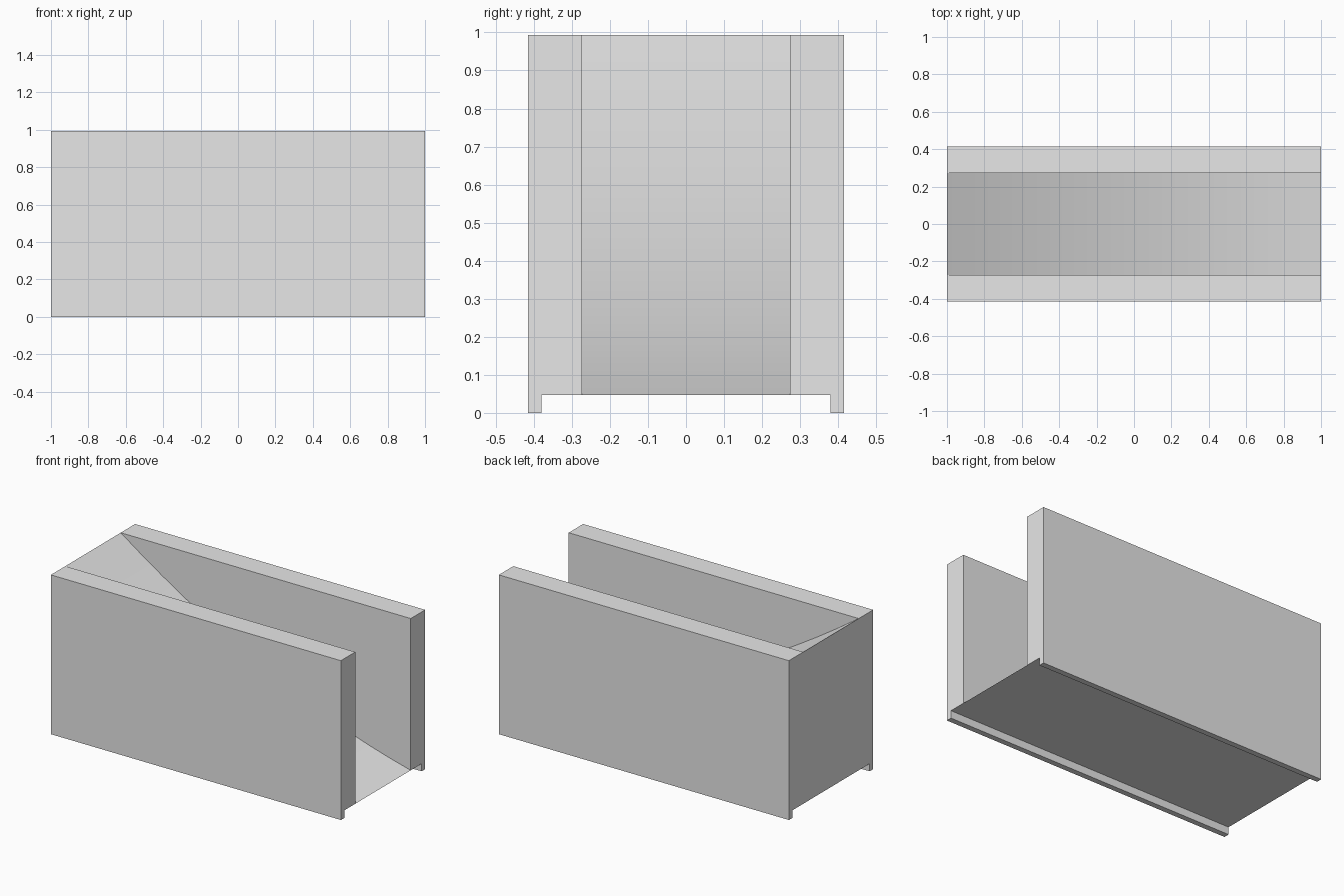
import bpy, bmesh
from mathutils import Vector

cube = bpy.data.objects.get("Cube")
if cube:
    bpy.data.objects.remove(cube, do_unlink=True)

LENGTH, HEIGHT = 2.0, 0.993
OUTER, INNER, RAIL = 0.415, 0.273, 0.38   # half widths
FLOOR = 0.047                             # underside between the rails
STEPS = 14

grey = bpy.data.materials.new("plain grey")
grey.use_nodes = True
colour = (0.8, 0.8, 0.8, 1.0)
grey.diffuse_color = colour
grey.node_tree.nodes["Principled BSDF"].inputs["Base Color"].default_value = colour


def extrude_profile(name, points, offset):
    """Closed solid made by sweeping a flat outline along offset."""
    bm = bmesh.new()
    face = bm.faces.new([bm.verts.new(p) for p in points])
    swept = bmesh.ops.extrude_face_region(bm, geom=[face], use_keep_orig=True)
    verts = [g for g in swept["geom"] if isinstance(g, bmesh.types.BMVert)]
    bmesh.ops.translate(bm, verts=verts, vec=Vector(offset))
    bmesh.ops.recalc_face_normals(bm, faces=bm.faces)
    mesh = bpy.data.meshes.new(name)
    bm.to_mesh(mesh)
    bm.free()
    mesh.materials.append(grey)
    obj = bpy.data.objects.new(name, mesh)
    bpy.context.collection.objects.link(obj)
    return obj


# Side walls, each with a narrow rail along the bottom outer edge
wall = [(INNER, FLOOR), (RAIL, FLOOR), (RAIL, 0), (OUTER, 0),
        (OUTER, HEIGHT), (INNER, HEIGHT)]
for name, side in (("front_wall", -1), ("back_wall", 1)):
    extrude_profile(name, [(-LENGTH / 2, side * y, z) for y, z in wall], (LENGTH, 0, 0))

# Gently hollow ramp filling the channel, high at one end and thin at the other
SAG = 0.115
ramp = [(-1, -INNER, FLOOR), (1, -INNER, FLOOR)]
for i in range(1, STEPS + 1):
    x = 1 - LENGTH * i / STEPS
    z = FLOOR + (HEIGHT - FLOOR) * (1 - x) / 2 - SAG * (1 - x * x)
    ramp.append((x, -INNER, z))
ramp_obj = extrude_profile("curved_ramp", ramp, (0, 2 * INNER, 0))

# Smooth the curve while keeping the corners crisp
bpy.ops.object.select_all(action='DESELECT')
ramp_obj.select_set(True)
bpy.context.view_layer.objects.active = ramp_obj
bpy.ops.object.shade_smooth_by_angle()
